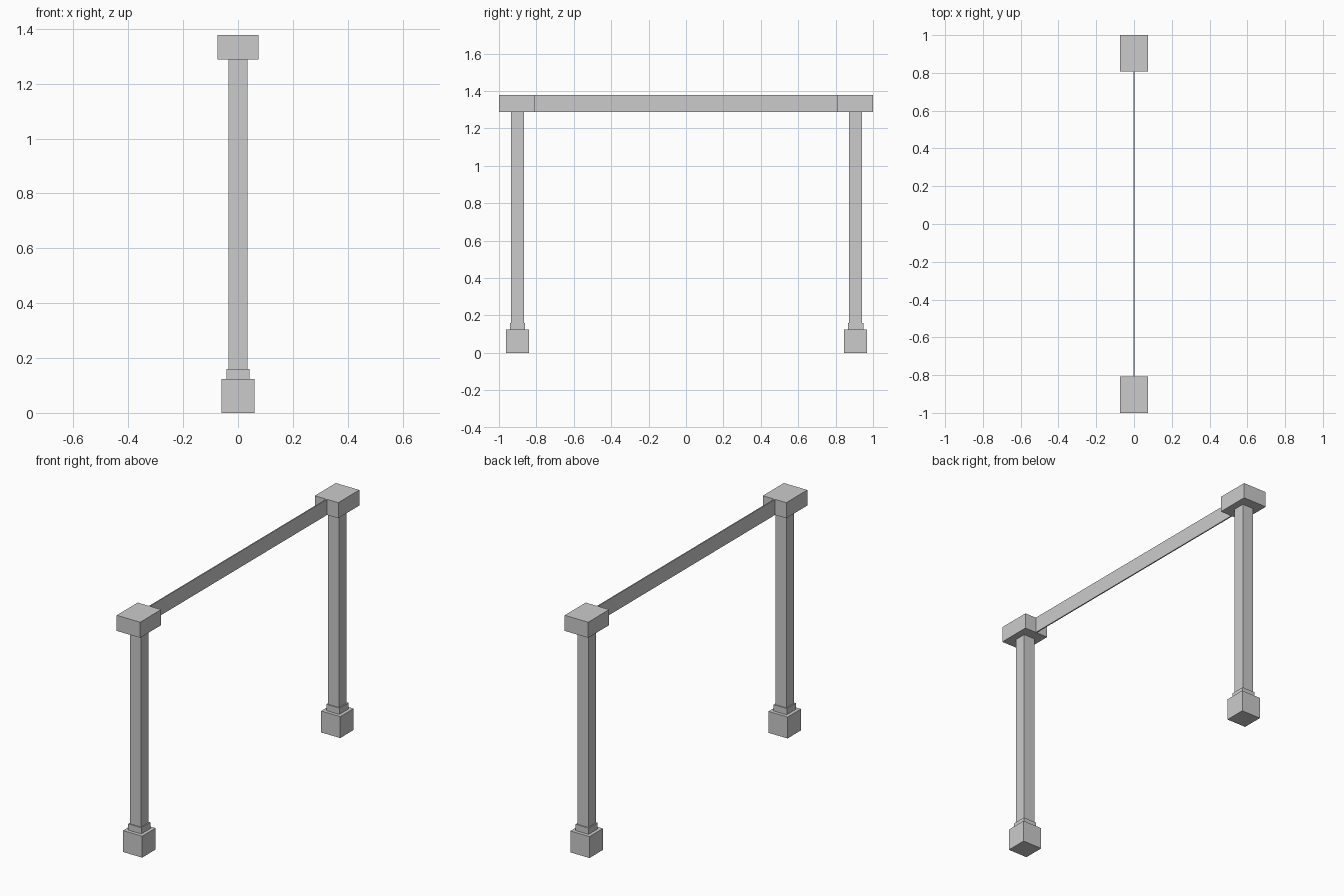
import bpy

if "Cube" in bpy.data.objects:
    bpy.data.objects.remove(bpy.data.objects["Cube"])


def box(name, x, y, z):
    """Flat-sided box from (min, max) ranges on each axis."""
    bpy.ops.mesh.primitive_cube_add(
        size=1, location=[(a + b) / 2 for a, b in (x, y, z)])
    ob = bpy.context.object
    ob.name = ob.data.name = name
    ob.scale = [b - a for a, b in (x, y, z)]
    bpy.ops.object.transform_apply(location=False, rotation=False, scale=True)
    return ob


def block(name, cy, hx, hy, z0, z1):
    """Box centred on x = 0 with half widths hx, hy."""
    return box(name, (-hx, hx), (cy - hy, cy + hy), (z0, z1))


# Two identical columns: plinth, collar, post and capital
for side, cap_y in (("front", -0.904), ("back", 0.904)):
    post_y = cap_y + 0.003
    block(side + "_plinth", post_y, 0.061, 0.061, 0.0, 0.124)
    block(side + "_collar", post_y, 0.042, 0.041, 0.124, 0.16)
    block(side + "_post", post_y, 0.035, 0.035, 0.16, 1.288)
    block(side + "_capital", cap_y, 0.075, 0.096, 1.288, 1.378)

# Thin beam spanning the capitals
block("beam", 0.0, 0.0035, 0.81, 1.288, 1.378)
